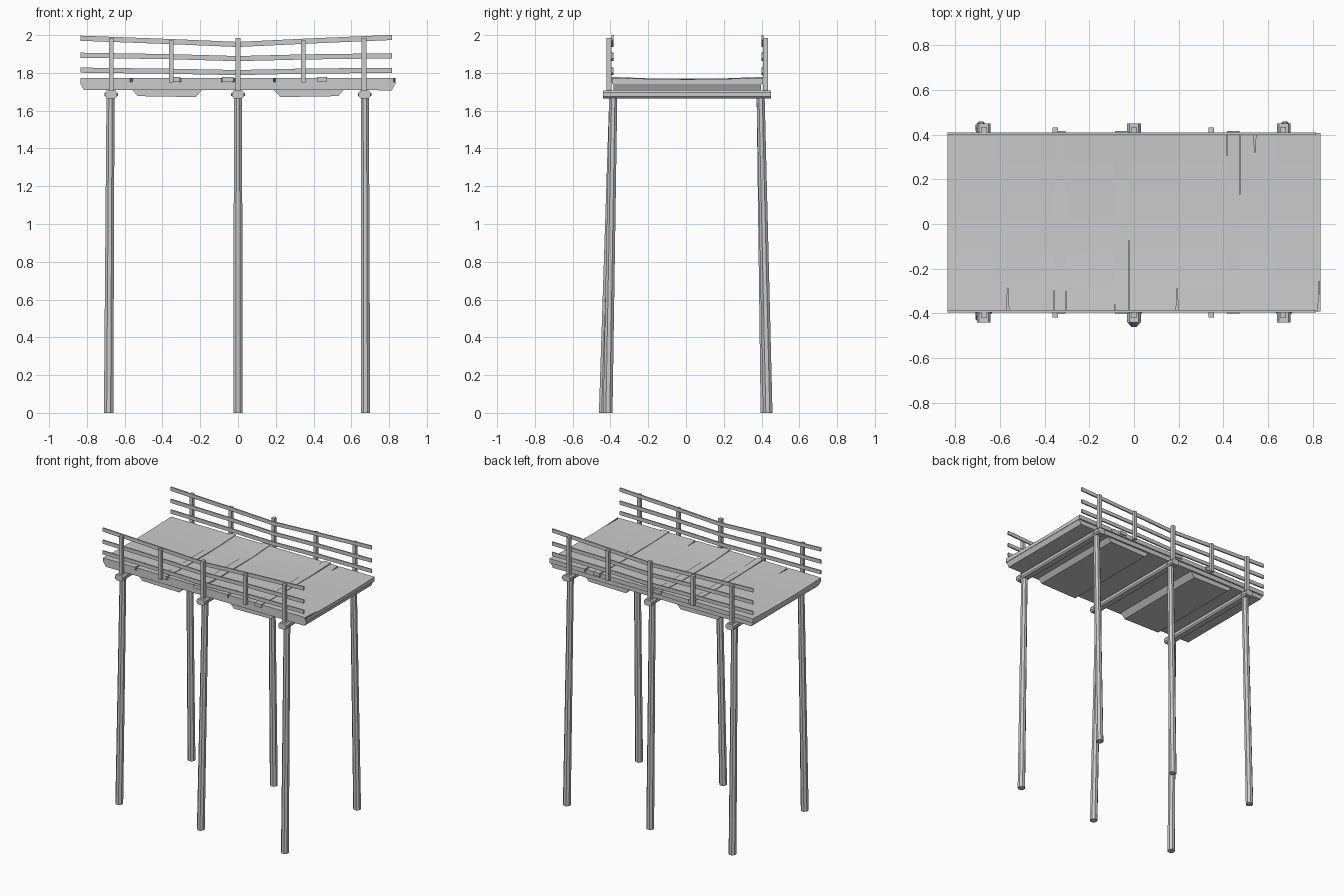
import bpy, bmesh, math
from mathutils import Vector

if "Cube" in bpy.data.objects:
    bpy.data.objects.remove(bpy.data.objects["Cube"])


def finish(name, bm):
    bmesh.ops.recalc_face_normals(bm, faces=bm.faces)
    me = bpy.data.meshes.new(name)
    bm.to_mesh(me)
    bm.free()
    ob = bpy.data.objects.new(name, me)
    bpy.context.collection.objects.link(ob)
    return ob


def loft(name, rings):
    """Closed solid through a list of equal-length point rings."""
    bm = bmesh.new()
    vs = [[bm.verts.new(p) for p in r] for r in rings]
    n = len(vs[0])
    for a, b in zip(vs, vs[1:]):
        for i in range(n):
            bm.faces.new((a[i], a[(i + 1) % n], b[(i + 1) % n], b[i]))
    bm.faces.new(vs[0])
    bm.faces.new(vs[-1])
    return finish(name, bm)


def box(name, x0, x1, y0, y1, z0, z1):
    return loft(name, [[(x0, y0, z), (x1, y0, z), (x1, y1, z), (x0, y1, z)] for z in (z0, z1)])


def along_y(name, profile, y0, y1):
    return loft(name, [[(x, y, z) for x, z in profile] for y in (y0, y1)])


def circle(cx, cy, z, r, n=8):
    return [(cx + r * math.cos(2 * math.pi * (i + .5) / n),
             cy + r * math.sin(2 * math.pi * (i + .5) / n), z) for i in range(n)]


# tall leaning piles
feet = [(-.685, -.414), (0, -.436), (.675, -.414), (-.685, .433), (0, .42), (.675, .433)]
for x, y in feet:
    s = 1 if y > 0 else -1
    top_x = -.675 if x < -.1 else x * .995
    loft("pile", [circle(x, y, 0, .027), circle(top_x, s * .39 + .005, 1.68, .023)])

# cross beams with chamfered section, and the bolts through them
for x in (-.672, 0, .67):
    w, c = .031, .01
    prof = [(x - w, 1.665 + c), (x - w + c, 1.665), (x + w - c, 1.665), (x + w, 1.665 + c),
            (x + w, 1.705 - c), (x + w - c, 1.708), (x - w + c, 1.708), (x - w, 1.705 - c)]
    along_y("cross_beam", prof, -.44, .45)
    for y in (-.39, .395):
        loft("bolt", [[(x + dx, y + .01 * math.cos(a), 1.685 + .01 * math.sin(a))
                       for a in [k * math.pi / 3 for k in range(6)]] for dx in (-.036, .036)])

# sagging deck surface
NX, NY = 8, 6


def deck_z(x, y):
    sag = 1 - ((y - .008) / .4) ** 2
    return 1.774 - .01 * sag - .004 * math.cos(x * 5) * sag


rings = []
for i in range(NX + 1):
    x = -.835 + 1.67 * i / NX
    ys = [-.392 + .8 * j / NY for j in range(NY + 1)]
    rings.append([(x, y, deck_z(x, y)) for y in ys] + [(x, y, 1.742) for y in reversed(ys)])
deck = loft("deck", rings)

# cracks cut in from the deck edges: x, edge side, length, width
cracks = [(-.565, -1, .11, .014), (-.355, -1, .15, .01), (-.306, -1, .11, .01), (-.085, -1, .05, .008),
          (-.024, -1, .36, .009), (.193, -1, .11, .012), (.828, -1, .15, .012),
          (.417, 1, .22, .009), (.473, 1, .28, .01), (.54, 1, .09, .016)]
bm = bmesh.new()
for x, s, length, w in cracks:
    edge = -.41 if s < 0 else .43
    tip = edge - s * (length + .02)
    lo, hi = [[bm.verts.new(p) for p in ((x - w / 2, edge, z), (x + w / 2, edge, z), (x, tip, z))]
              for z in (1.752, 1.80)]
    bm.faces.new(lo)
    bm.faces.new(hi)
    for k in range(3):
        bm.faces.new((lo[k], lo[(k + 1) % 3], hi[(k + 1) % 3], hi[k]))
cutter = finish("crack_cutter", bm)
cutter.hide_render = True
cutter.hide_set(True)
mod = deck.modifiers.new("cracks", "BOOLEAN")
mod.operation = "DIFFERENCE"
mod.object = cutter
mod.solver = "EXACT"

# lower deck layer and hanging panels beneath it
along_y("deck_underside", [(-.835, 1.742), (-.815, 1.71), (.815, 1.708), (.832, 1.742)], -.385, .398)
for s in (-1, 1):
    along_y("under_panel", [(s * .56, 1.71), (s * .53, 1.677), (s * .225, 1.672), (s * .19, 1.71)],
            -.37, .385)

# loose planks slightly proud of the deck
for x0, x1 in ((-.355, -.307), (-.085, -.025), (.417, .472)):
    loft("loose_plank", [[(x0, y, z - .025), (x1, y, z - .025), (x1, y, z), (x0, y, z)]
                         for y, z in ((-.4, 1.779), (-.2, deck_z(x0, -.2) + .003),
                                      (.2, deck_z(x0, .2) + .003), (.416, 1.779))])

# railings on both sides
rail_paths = [[(-.835, 1.985), (-.35, 1.967), (0, 1.952), (.35, 1.969), (.815, 1.989)],
              [(-.835, 1.895), (-.35, 1.887), (0, 1.877), (.35, 1.886), (.815, 1.892)],
              [(-.835, 1.816), (-.35, 1.81), (0, 1.803), (.35, 1.811), (.815, 1.815)]]
for s, name in ((-1, "front"), (1, "back")):
    y0 = -.394 if s < 0 else .408
    for x in (-.671, 0, .667):
        box(name + "_rail_post", x - .012, x + .012, y0, y0 + s * .026, 1.68, 1.985)
    for x in (-.353, .346):
        box(name + "_rail_post_short", x - .012, x + .012, y0, y0 + s * .024, 1.75, 1.972)
    for path in rail_paths:
        loft(name + "_rail", [[(x, y0 - s * .009, z - .015), (x, y0 + s * .001, z - .015),
                               (x, y0 + s * .001, z + .012), (x, y0 - s * .009, z + .012)]
                              for x, z in path])
